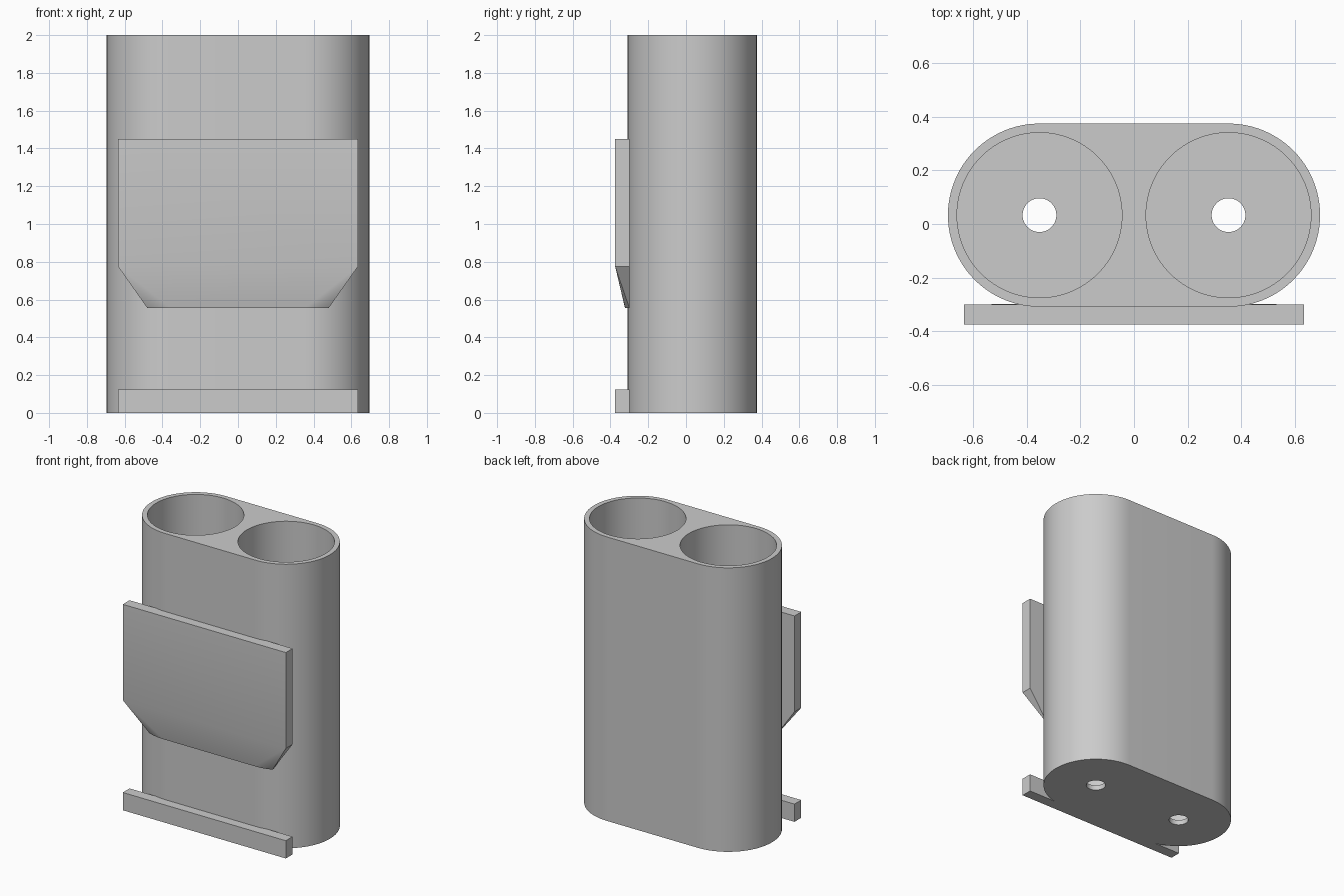
import bpy
import bmesh
from math import sin, cos, pi, radians

cube = bpy.data.objects.get("Cube")
if cube:
    bpy.data.objects.remove(cube, do_unlink=True)

HEIGHT, CX, CY = 2.0, 0.353, 0.033      # body height and tube axes
R_OUT, R_BORE, R_DRAIN = 0.342, 0.308, 0.063
FLOOR = 0.035
FRONT, BACK, HALF = -0.375, -0.30, 0.635  # clip plate extents

grey = bpy.data.materials.new("light_grey_plastic")
grey.use_nodes = True
colour = (0.6, 0.6, 0.6, 1)
grey.diffuse_color = colour
grey.node_tree.nodes["Principled BSDF"].inputs["Base Color"].default_value = colour


def add_object(name, bm):
    bmesh.ops.recalc_face_normals(bm, faces=bm.faces)
    mesh = bpy.data.meshes.new(name)
    bm.to_mesh(mesh)
    bm.free()
    obj = bpy.data.objects.new(name, mesh)
    bpy.context.collection.objects.link(obj)
    mesh.materials.append(grey)
    return obj


def prism(name, outline, z0, z1):
    """Closed solid from a horizontal outline between two heights."""
    bm = bmesh.new()
    face = bm.faces.new([bm.verts.new((x, y, z0)) for x, y in outline])
    new = bmesh.ops.extrude_face_region(bm, geom=[face])["geom"]
    verts = [v for v in new if isinstance(v, bmesh.types.BMVert)]
    bmesh.ops.translate(bm, verts=verts, vec=(0, 0, z1 - z0))
    return add_object(name, bm)


def arc(cx, r, start, end, steps):
    angles = [start + (end - start) * i / steps for i in range(steps + 1)]
    return [(cx + r * cos(a), CY + r * sin(a)) for a in angles]


def activate(obj):
    bpy.ops.object.select_all(action='DESELECT')
    obj.select_set(True)
    bpy.context.view_layer.objects.active = obj


# Double tube body with two round bores and drain holes in the floor
stadium = arc(CX, R_OUT, -pi / 2, pi / 2, 48) + arc(-CX, R_OUT, pi / 2, 1.5 * pi, 48)
body = prism("tube_body", stadium, 0, HEIGHT)
for side in (-1, 1):
    for radius, z0, z1 in ((R_BORE, FLOOR, HEIGHT + 0.1), (R_DRAIN, -0.1, FLOOR + 0.1)):
        circle = arc(side * CX, radius, 0, 2 * pi, 96)[:-1]
        cutter = prism("bore_cutter", circle, z0, z1)
        cutter.hide_render = True
        activate(body)
        mod = body.modifiers.new("bore", 'BOOLEAN')
        mod.operation = 'DIFFERENCE'
        mod.solver = 'EXACT'
        mod.object = cutter
        bpy.ops.object.modifier_apply(modifier=mod.name)
        bpy.data.objects.remove(cutter, do_unlink=True)

# Flat plates on the front
rect = [(-HALF, FRONT), (HALF, FRONT), (HALF, BACK), (-HALF, BACK)]
lower_bar = prism("lower_bar", rect, 0, 0.125)

# Upper plate whose lower end tapers into the rounded body
bm = bmesh.new()
for z in (0.775, 1.45):
    for x, y in rect:
        bm.verts.new((x, y, z))
R_TAPER = 0.356
spread = 0.365                           # arc angle reaching the plate back
for x, y in arc(CX, R_TAPER, -pi / 2, -pi / 2 + spread, 10):
    for side in (-1, 1):
        bm.verts.new((side * x, y, 0.555))
bmesh.ops.convex_hull(bm, input=bm.verts)
bmesh.ops.dissolve_limit(bm, angle_limit=radians(0.5), verts=bm.verts, edges=bm.edges)
upper_plate = add_object("upper_plate", bm)

# Smooth the curved walls and keep the rims sharp
for obj in (body, upper_plate):
    activate(obj)
    bpy.ops.object.shade_smooth_by_angle(angle=radians(15))
